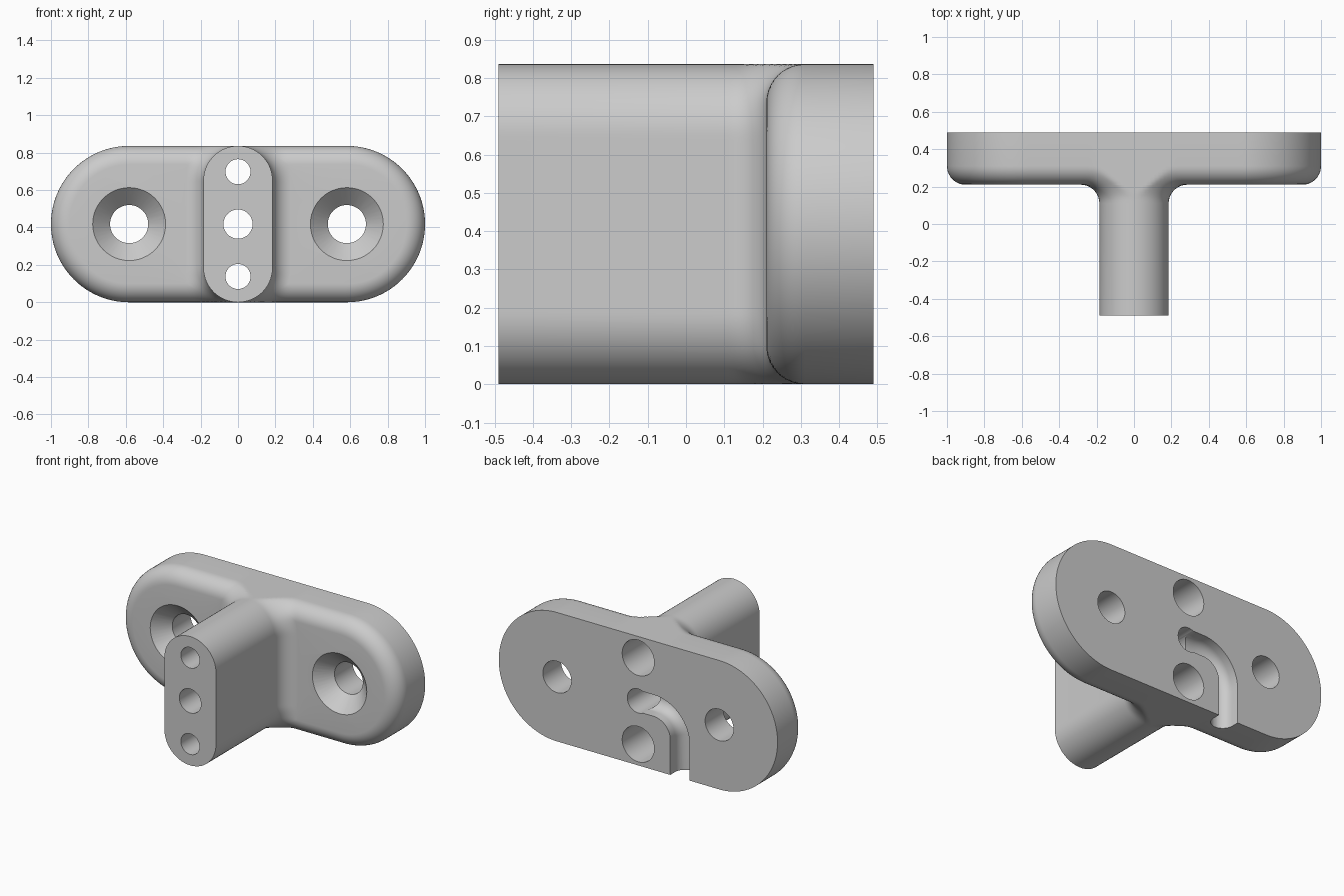
import bpy, bmesh, math
from mathutils import Vector, Matrix

cube = bpy.data.objects.get("Cube")
if cube:
    bpy.data.objects.remove(cube, do_unlink=True)

HALF = 0.418            # half height of plate and stem
STEM = 0.185            # stem half width
FRONT, BACK = 0.21, 0.49
R = 0.1                 # edge rounding and fillet radius

grey = bpy.data.materials.new("light_grey")
grey.use_nodes = True
grey.diffuse_color = (0.6, 0.6, 0.6, 1)
grey.node_tree.nodes["Principled BSDF"].inputs["Base Color"].default_value = (0.6, 0.6, 0.6, 1)


def make_object(name, bm):
    bmesh.ops.recalc_face_normals(bm, faces=bm.faces)
    mesh = bpy.data.meshes.new(name)
    bm.to_mesh(mesh)
    bm.free()
    mesh.materials.append(grey)
    obj = bpy.data.objects.new(name, mesh)
    bpy.context.collection.objects.link(obj)
    return obj


def loft(name, rings):
    """Skin a list of equal closed rings and cap both ends."""
    bm = bmesh.new()
    rows = [[bm.verts.new(p) for p in ring] for ring in rings]
    n = len(rows[0])
    for a, b in zip(rows, rows[1:]):
        for i in range(n):
            j = (i + 1) % n
            bm.faces.new((a[i], a[j], b[j], b[i]))
    bm.faces.new(rows[0])
    bm.faces.new(rows[-1][::-1])
    return make_object(name, bm)


# Distance rules for the rounded plate, the stem and the fillet joining them
def plate_distance(x, y, z):
    side = math.hypot(max(abs(x) - (1 - HALF), 0), z) - HALF + R
    face = FRONT - y + R
    return math.hypot(max(side, 0), max(face, 0)) + min(max(side, face), 0) - R


def stem_distance(x, z):
    return math.hypot(x, max(abs(z) - (HALF - STEM), 0)) - STEM


def body_distance(x, y, z):
    a, b = plate_distance(x, y, z), stem_distance(x, z)
    blend = max(R, min(a, b)) - math.hypot(max(R - a, 0), max(R - b, 0))
    return max(blend, abs(z) - HALF)


def section(y, directions):
    ring = []
    for dx, dz in directions:
        lo, hi = 0.0, 1.05
        for _ in range(26):
            mid = (lo + hi) / 2
            if body_distance(dx * mid, y, dz * mid) < 0:
                lo = mid
            else:
                hi = mid
        ring.append((dx * lo, y, dz * lo + HALF))
    return ring


# Ray directions spaced evenly around the plate outline
directions = []
for sx in (1, -1):
    for i in range(72):
        t = math.pi * (i / 72 - 0.5)
        directions.append((sx * (1 - HALF + HALF * math.cos(t)), sx * HALF * math.sin(t)))
    for i in range(56):
        directions.append((sx * (1 - HALF) * (1 - i / 28), sx * HALF))
directions = [Vector(d).normalized() for d in directions]

# Body: stem, flared fillet, flat face, rounded rim, flat back
steps = [math.pi / 2 * i / 10 for i in range(11)]
layers = [-BACK] + [FRONT - R + (R - 0.0001) * math.sin(t) for t in steps]
layers += [FRONT + 0.00001 + R * (1 - math.cos(t)) for t in steps] + [BACK]
body = loft("bracket_body", [section(y, directions) for y in layers])


# Cutters
def round_cutter(name, x, z, y0, y1, r0, r1, sides=48):
    angles = [2 * math.pi * i / sides for i in range(sides)]
    return loft(name, [[(x + r * math.cos(t), y, z + r * math.sin(t)) for t in angles]
                       for y, r in ((y0, r0), (y1, r1))])


cutters = [round_cutter("centre_bore", 0, HALF, -0.6, 0.6, 0.078, 0.078)]
for side in (-1, 1):
    x, z = side * 0.582, HALF + side * 0.28
    cutters += [
        round_cutter("screw_hole", x, HALF, 0, 0.6, 0.102, 0.102),
        round_cutter("countersink", x, HALF, FRONT - 0.03, FRONT + 0.093, 0.225, 0.102),
        round_cutter("stem_hole", 0, z, -0.6, 0.3, 0.067, 0.067),
        round_cutter("back_counterbore", 0, z, 0, 0.6, 0.115, 0.115),
    ]

# Cable channel: a U-shaped groove from the centre bore, bending down to the lower edge
GX, BEND, W = -0.30, 0.19, 0.07
path = [((0, HALF), 0)]
for i in range(17):
    t = math.pi / 2 * i / 16
    path.append(((GX + BEND - BEND * math.sin(t), HALF - BEND + BEND * math.cos(t)), t))
path.append(((GX, -0.1), math.pi / 2))
profile = [(W, 0.6)] + [(W * math.cos(a), 0.44 - W * math.sin(a))
                        for a in [math.pi * i / 16 for i in range(17)]] + [(-W, 0.6)]
cutters.append(loft("cable_channel", [
    [(px + u * math.sin(-t), y, pz + u * math.cos(t)) for u, y in profile]
    for (px, pz), t in path]))

for cutter in cutters:
    cutter.hide_render = True
    cut = body.modifiers.new(cutter.name, 'BOOLEAN')
    cut.operation = 'DIFFERENCE'
    cut.solver = 'EXACT'
    cut.object = cutter

# Apply the cuts and discard the cutters
bpy.context.view_layer.update()
graph = bpy.context.evaluated_depsgraph_get()
result = bpy.data.meshes.new_from_object(body.evaluated_get(graph))
body.modifiers.clear()
body.data = result
for cutter in cutters:
    bpy.data.objects.remove(cutter, do_unlink=True)

bpy.ops.object.select_all(action='DESELECT')
body.select_set(True)
bpy.context.view_layer.objects.active = body
bpy.ops.object.shade_smooth_by_angle(angle=math.radians(30))
